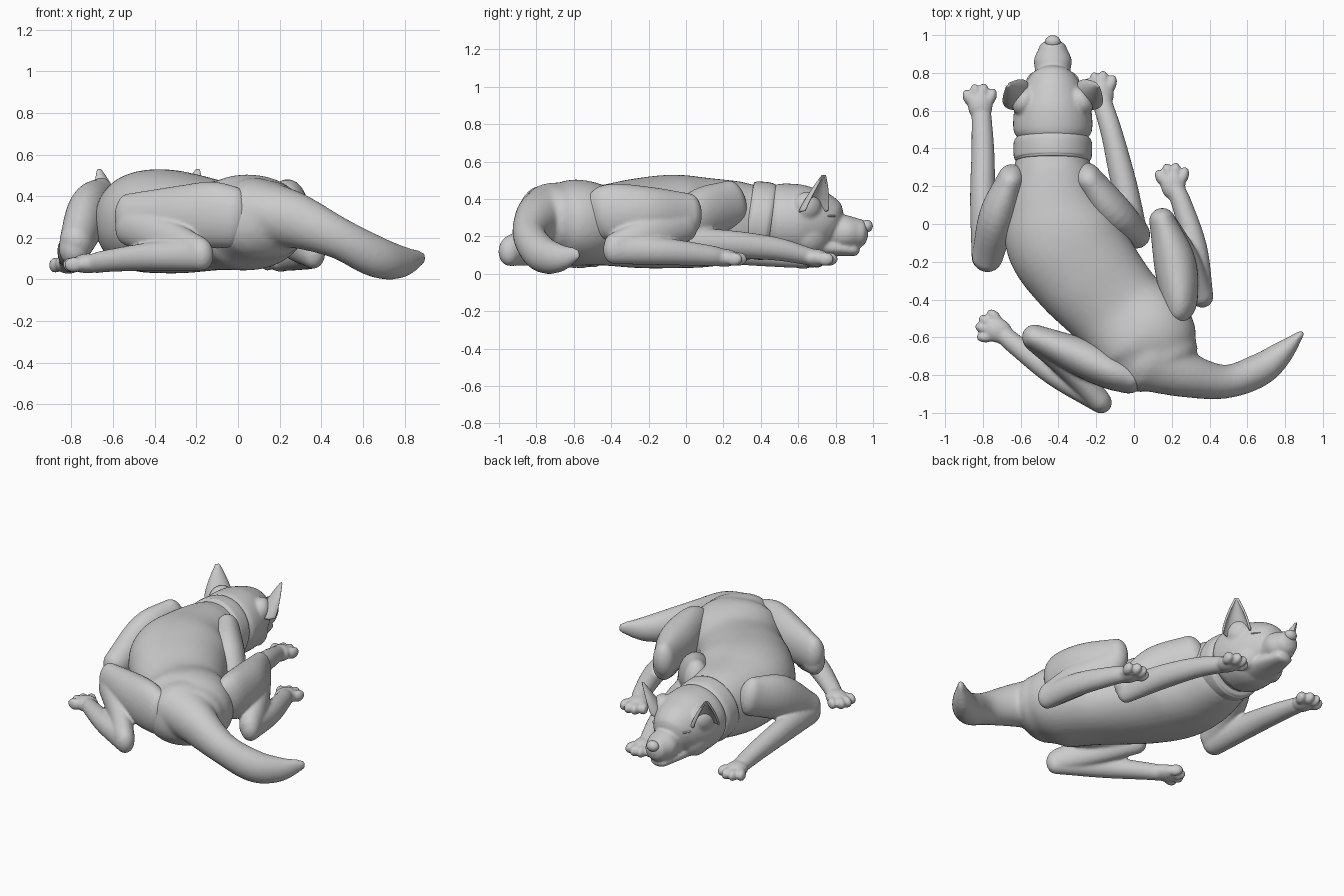
import bpy, bmesh, math
from mathutils import Vector, Matrix

if "Cube" in bpy.data.objects:
    bpy.data.objects.remove(bpy.data.objects["Cube"])

UP = Vector((0, 0, 1))
HX = -0.43  # head centre line


def spline(st, steps=6):
    pts = [Vector(s) for s in st]
    p = [pts[0] * 2 - pts[1]] + pts + [pts[-1] * 2 - pts[-2]]
    out = []
    for i in range(1, len(p) - 2):
        a, b, c, d = p[i - 1:i + 3]
        for k in range(steps):
            t = k / steps
            out.append(0.5 * (2 * b + (c - a) * t + (2 * a - 5 * b + 4 * c - d) * t * t
                              + (3 * b - a - 3 * c + d) * t ** 3))
    return out + [pts[-1]]


def loft(bm, stations, cap=1.0, power=2.0, n=28, pad=0.0):
    """Rounded tube through (x, y, z, half width, half height) stations."""
    st = spline(stations)
    rings = []
    for i, s in enumerate(st):
        nxt, prv = st[min(i + 1, len(st) - 1)], st[max(i - 1, 0)]
        t = Vector((nxt - prv)[:3]).normalized()
        rings.append((Vector(s[:3]), t, max(s[3] + pad, .004), max(s[4] + pad, .004)))

    def ends(r, sign):
        c, t, w, h = r
        return [(c + t * sign * cap * min(w, h) * math.sin(a), t, w * math.cos(a), h * math.cos(a))
                for a in (.3, .6, .9, 1.2, 1.45)]
    rings = ends(rings[0], -1)[::-1] + rings + ends(rings[-1], 1)
    loops = []
    for c, t, w, h in rings:
        side = t.cross(UP).normalized()
        up = side.cross(t)
        loop = []
        for k in range(n):
            a = math.tau * k / n
            ca, sa = math.cos(a), math.sin(a)
            loop.append(bm.verts.new(c + side * w * math.copysign(abs(ca) ** (2 / power), ca)
                                     + up * h * math.copysign(abs(sa) ** (2 / power), sa)))
        loops.append(loop)
    faces = [bm.faces.new((l[k], l[(k + 1) % n], m[(k + 1) % n], m[k]))
             for l, m in zip(loops, loops[1:]) for k in range(n)]
    faces += [bm.faces.new(loops[0][::-1]), bm.faces.new(loops[-1])]
    bmesh.ops.recalc_face_normals(bm, faces=faces)


def ball(bm, loc, size, heading=0.0):
    m = Matrix.Translation(loc) @ Matrix.Rotation(heading, 4, 'Z') @ Matrix.Diagonal((*size, 1))
    bmesh.ops.create_uvsphere(bm, u_segments=20, v_segments=12, radius=1, matrix=m)


def finish(name, bm, voxel=0, smooth=6):
    me = bpy.data.meshes.new(name)
    bm.to_mesh(me)
    bm.free()
    ob = bpy.data.objects.new(name, me)
    bpy.context.collection.objects.link(ob)
    me.polygons.foreach_set("use_smooth", [True] * len(me.polygons))
    if voxel:
        r = ob.modifiers.new("blend", 'REMESH')
        r.mode, r.voxel_size, r.use_smooth_shade = 'VOXEL', voxel, True
        s = ob.modifiers.new("soften", 'SMOOTH')
        s.factor, s.iterations = 0.5, smooth
    return ob


# Torso, rump and tail
bm = bmesh.new()
loft(bm, [(HX, .38, .285, .18, .19), (HX, .29, .28, .21, .215), (-.42, .1, .275, .265, .24),
          (-.375, -.07, .28, .31, .25), (-.26, -.25, .27, .295, .24), (-.09, -.45, .26, .265, .215),
          (.05, -.6, .275, .28, .23), (.11, -.715, .285, .24, .195)], cap=.8, power=2.2, n=40)
loft(bm, [(.08, -.7, .33, .2, .16), (.27, -.795, .285, .125, .135), (.48, -.835, .2, .09, .1),
          (.66, -.775, .11, .088, .1), (.78, -.685, .085, .064, .08), (.885, -.58, .105, .018, .035)])
finish("torso_and_tail", bm, .014, 8)


# Legs: folded limb segments plus a paw with four toes
def leg(name, segments, paw, heading):
    bm = bmesh.new()
    for seg in segments:
        loft(bm, seg, pad=.008)
    p, f = Vector(paw), Vector((*heading, 0)).normalized()
    s, ang = f.cross(UP), math.atan2(f.y, f.x)
    ball(bm, p - f * .02, (.08, .066, .048), ang)
    for lat, fwd, spread in ((-.061, .026, .35), (-.021, .053, .1), (.021, .053, -.1), (.061, .026, -.35)):
        ball(bm, p + s * lat + f * fwd - UP * .006, (.047, .028, .037), ang + spread)
    finish(name, bm, .009, 6)


leg("front_leg_left",
    [[(-.65, .24, .37, .065, .115), (-.72, .05, .31, .09, .13), (-.775, -.17, .18, .075, .085)],
     [(-.785, -.175, .15, .067, .08), (-.8, .13, .135, .06, .07), (-.8, .38, .105, .053, .055),
      (-.807, .57, .08, .045, .04)]],
    (-.815, .645, .075), (-.05, 1))
leg("front_leg_right",
    [[(-.25, .245, .375, .07, .12), (-.12, .07, .31, .095, .13), (.005, -.05, .18, .07, .085)],
     [(.015, -.055, .16, .05, .078), (-.05, .2, .16, .06, .068), (-.115, .47, .135, .05, .055),
      (-.17, .65, .095, .044, .04)]],
    (-.175, .71, .085), (-.15, 1))
leg("hind_leg_right",
    [[(.23, -.48, .31, .06, .12), (.24, -.4, .325, .09, .148), (.215, -.2, .32, .103, .138),
      (.15, .015, .315, .062, .108)],
     [(.17, -.01, .27, .06, .09), (.275, -.2, .2, .07, .1), (.35, -.37, .14, .06, .075)],
     [(.362, -.385, .13, .05, .07), (.325, -.13, .12, .055, .065), (.255, .1, .1, .046, .05),
      (.22, .18, .09, .042, .042)]],
    (.205, .225, .085), (-.1, 1))
leg("hind_leg_left",
    [[(-.03, -.81, .3, .08, .14), (-.13, -.775, .31, .09, .152), (-.28, -.705, .305, .092, .138),
      (-.525, -.6, .3, .06, .105)],
     [(-.52, -.61, .26, .06, .09), (-.34, -.765, .19, .06, .09), (-.19, -.93, .13, .055, .07)],
     [(-.175, -.945, .12, .05, .07), (-.42, -.795, .11, .056, .06), (-.62, -.645, .09, .046, .046),
      (-.68, -.595, .08, .042, .042)]],
    (-.74, -.555, .077), (-.9, .4))

# Collar band
bm = bmesh.new()
loft(bm, [(HX, .335, .292, .195, .2), (HX, .355, .289, .206, .206), (HX, .4, .284, .208, .209),
          (HX, .435, .28, .206, .207), (HX, .455, .277, .195, .197)], cap=.05, n=48)
finish("collar", bm)

# Head: skull, muzzle, lower jaw, closed lids and brows
bm = bmesh.new()
loft(bm, [(HX, .46, .285, .19, .185), (HX, .5, .283, .209, .2), (HX, .6, .275, .205, .203),
          (HX, .68, .265, .178, .187), (HX, .74, .247, .147, .168), (HX, .775, .23, .115, .135)],
     cap=.22, n=40)
loft(bm, [(HX, .74, .24, .1, .12), (HX, .8, .227, .093, .1), (HX, .87, .22, .1, .09),
          (HX, .93, .218, .074, .075)], cap=.6)
loft(bm, [(HX, .66, .15, .12, .065), (HX, .8, .135, .088, .042), (HX, .9, .127, .06, .032)], cap=.9)
for s in (-1, 1):
    ball(bm, (HX + s * .093, .757, .305), (.045, .036, .025), -s * .8)
    ball(bm, (HX + s * .08, .735, .35), (.055, .045, .035), -s * .7)
    ball(bm, (HX + s * .11, .67, .21), (.06, .1, .1), s * .5)
    ball(bm, (HX + s * .15, .65, .36), (.06, .08, .08), s * .5)
finish("head", bm, .009, 8)

# Slits of the closed eyes
bm = bmesh.new()
for s in (-1, 1):
    ball(bm, (HX + s * .114, .779, .309), (.034, .014, .007), -s * .8)
finish("eye_lids", bm)

# Nose
bm = bmesh.new()
ball(bm, (HX, .965, .255), (.041, .034, .034))
finish("nose", bm)


# Ears: cupped sheets opening outwards and forwards
def ear(name, s):
    bm = bmesh.new()
    face, side = Vector((s * .75, .65, .1)).normalized(), Vector((-s * .65, .75, 0)).normalized()
    base, tip = Vector((HX + s * .175, .67, .33)), Vector((HX + s * .238, .738, .53))
    rows = []
    for i in range(13):
        v = i / 12
        w = .08 * (1 - v ** 1.4) + .004
        c = base.lerp(tip, v)
        rows.append([bm.verts.new(c + side * w * math.sin(a) - face * w * .8 * (math.cos(a) - .3))
                     for a in [math.radians(-110 + 220 * k / 16) for k in range(17)]])
    for r, q in zip(rows, rows[1:]):
        for k in range(16):
            bm.faces.new((r[k], r[k + 1], q[k + 1], q[k]))
    bmesh.ops.recalc_face_normals(bm, faces=bm.faces[:])
    ob = finish(name, bm)
    m = ob.modifiers.new("thickness", 'SOLIDIFY')
    m.thickness, m.offset = .014, 0
    sub = ob.modifiers.new("round", 'SUBSURF')
    sub.levels = sub.render_levels = 1


ear("ear_left", -1)
ear("ear_right", 1)
